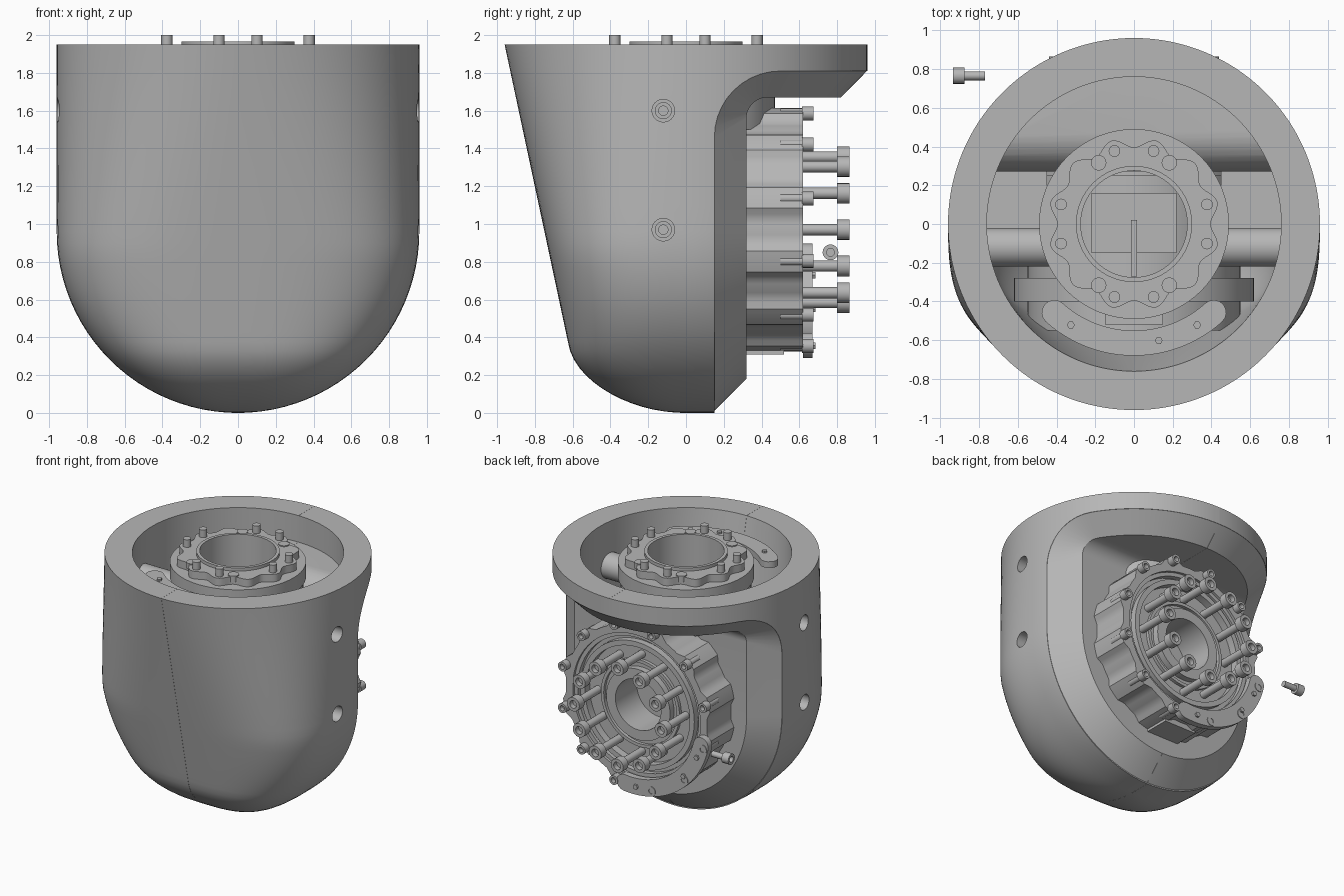
import bpy, bmesh
from math import sin, cos, pi, sqrt, asin, radians, copysign
from mathutils import Matrix

cube = bpy.data.objects.get("Cube")
if cube:
    bpy.data.objects.remove(cube)

grey = bpy.data.materials.new("plain_grey")
grey.use_nodes = True
GREY = (0.47, 0.47, 0.47, 1)
grey.diffuse_color = GREY
grey.node_tree.nodes["Principled BSDF"].inputs["Base Color"].default_value = GREY

I = Matrix()
parts = []


def skin(name, loops, M=I, closed=False, strips=False):
    """Join matching loops into a solid; cap the ends unless closed."""
    bm = bmesh.new()
    rows = [[bm.verts.new(M @ Matrix.Translation(p).translation) for p in lp] for lp in loops]
    n = len(rows[0])
    pairs = list(zip(rows, rows[1:])) + ([(rows[-1], rows[0])] if closed else [])
    for a, b in pairs:
        for i in range(n):
            j = (i + 1) % n
            bm.faces.new((a[i], a[j], b[j], b[i]))
    if not closed:
        for row in (rows[0], rows[-1]):
            if strips:
                for i in range(n // 2 - 1):
                    bm.faces.new((row[i], row[i + 1], row[n - 2 - i], row[n - 1 - i]))
            else:
                bm.faces.new(row)
    bmesh.ops.recalc_face_normals(bm, faces=bm.faces)
    me = bpy.data.meshes.new(name)
    bm.to_mesh(me)
    bm.free()
    me.materials.append(grey)
    ob = bpy.data.objects.new(name, me)
    bpy.context.scene.collection.objects.link(ob)
    parts.append(ob)
    return ob


def lathe(name, profile, M=I, n=64, closed=False, at=(0, 0)):
    ts = [2 * pi * i / n for i in range(n)]
    loops = [[(at[0] + r * cos(t), at[1] + r * sin(t), z) for t in ts] for r, z in profile]
    return skin(name, loops, M, closed)


def tube(name, r0, r1, z0, z1, M=I):
    return lathe(name, [(r0, z0), (r1, z0), (r1, z1), (r0, z1)], M, closed=True)


def box(name, x0, x1, y0, y1, z0, z1):
    return skin(name, [[(x0, y0, z), (x1, y0, z), (x1, y1, z), (x0, y1, z)] for z in (z0, z1)])


def screw(name, at, z0, z1, shaft, head, high, M=I):
    neck = z1 - high
    lathe(name, [(shaft, z0), (shaft, neck), (head, neck), (head, z1),
                 (head * .55, z1), (head * .55, z1 - high * .6)], M, 16, at=at)


def polar(r, deg):
    return r * cos(radians(deg)), r * sin(radians(deg))


def cut(ob, cutters):
    bpy.context.view_layer.objects.active = ob
    for c in cutters:
        m = ob.modifiers.new("cut", "BOOLEAN")
        m.operation, m.solver, m.object = "DIFFERENCE", "EXACT", c
        bpy.ops.object.modifier_apply(modifier=m.name)


# ---- Shell: domed cup, round at the brim and squarer lower down ----
def section(z, inset, n=128):
    w = sqrt(.96 ** 2 - max(0, .96 - z) ** 2) - inset
    f = (.545 + .213 * z) * sqrt(1 - max(0, 1 - z / .35) ** 2) - inset
    u = max(0, min(1, (1.95 - z) / 1.1))
    e = 2 / (2 + .6 * u + .4 * u * u)
    ring = []
    for i in range(n):
        c, s = cos(2 * pi * i / n), sin(2 * pi * i / n)
        if s > 1e-6:
            ring.append((w * c, (.96 - inset) * s, z))
        else:
            ring.append((w * copysign(abs(c) ** e, c), -f * max(0, -s) ** e, z))
    return ring


def loft(name, inset, z0, z1):
    zs = [.96 - .96 * cos(pi / 2 * k / 24) for k in range(25)] + [1.1, 1.25, 1.4, 1.55, 1.7, 1.83, 1.95]
    zs = [z0] + [z for z in zs if z0 + .0015 < z < z1 - .01] + [z1]
    return skin(name, [section(z, inset) for z in zs])


def fillet(y0, top, r, n=10):
    return [(y0 + r - r * cos(pi / 2 * i / n), top - r + r * sin(pi / 2 * i / n)) for i in range(n + 1)]


def back_cutter(y0, top, r):
    side = [(y0, -.2)] + fillet(y0, top, r) + [(1.2, top), (1.2, -.2)]
    return skin("cutter", [[(x, y, z) for y, z in side] for x in (-1.2, 1.2)])


def rim(R, y0, drop, r, top):
    """Edge of the rear opening: U below, fillet, then round brim."""
    half = []
    for i in range(25):
        a = radians(-89.5 + 89.5 * i / 24)
        half.append((sqrt(R * R - y0 * y0) * cos(a), y0, .96 + drop * sin(a)))
    half += [(sqrt(R * R - y * y), y, z) for y, z in fillet(y0, top, r)]
    a0 = asin((y0 + r) / R)
    for i in range(1, 31):
        a = a0 + (radians(89.5) - a0) * i / 30
        half.append((R * cos(a), R * sin(a), top))
    return half + [(-x, y, z) for x, y, z in reversed(half)]


shell = loft("shell", 0, .0004, 1.95)
bevel = skin("shell_rear_bevel", [rim(.958, .15, .95, .35, 1.81), rim(.82, .32, .78, .11, 1.67)], strips=True)
cavity = loft("cutter", .2, .3, 2.05)
rear, inner_rear = back_cutter(.15, 1.81, .35), back_cutter(.27, 1.74, .2)
seam = box("cutter", -.0006, .0006, -1.2, 1.2, -.2, 2.2)
cut(cavity, [inner_rear])
cutters = [cavity, seam]
side_mounts = []
for s in (-1, 1):
    for z in (.97, 1.6):
        M = Matrix.Translation((0, -.12, z)) @ Matrix.Rotation(s * pi / 2, 4, "Y")
        side_mounts.append((s, z, M))
        cutters.append(lathe("cutter", [(.06, .82), (.06, 1.1)], M, 24))
cut(shell, [rear] + cutters)
cut(bevel, cutters)
for c in cutters + [rear, inner_rear]:
    parts.remove(c)
    bpy.data.objects.remove(c)

# Side screws, inner bosses and ledges
for s, z, M in side_mounts:
    screw("side_screw", (0, 0), .74, .87, .03, .045, .05, M)
    if z > 1:
        lathe("side_boss", [(.1, .4), (.1, .8)], M, 32)
        box("side_ledge", *sorted((s * .45, s * .78)), -.02, .28, 1.3, 1.5)


# ---- Shared drive details ----
def crescent(name, mid, z0, z1, M=I):
    r0, r1, span = .55, .68, 42
    c, h = (r0 + r1) / 2, (r1 - r0) / 2
    sweep = [-span + span * i / 12 for i in range(25)]
    pts = [polar(r1, mid + a) for a in sweep]
    for end, turn, inner in ((mid + span, 0, sweep[::-1]), (mid - span, 180, [])):
        cx, cy = polar(c, end)
        for i in range(1, 8):
            dx, dy = polar(h, end + turn + i * 22.5)
            pts.append((cx + dx, cy + dy))
        pts += [polar(r0, mid + a) for a in inner]
    skin(name, [[(x, y, z) for x, y in pts] for z in (z0, z1)], M)
    for a in (-32, 12, 32):
        lathe(name + "_pin", [(.02, z1), (.02, z1 + .015)], M, 6, at=polar(c, mid + a))


def scalloped_ring(name, inner, outer, z0, z1, wave, M=I, n=144):
    ts = [2 * pi * i / n for i in range(n)]
    prof = [(inner, z0, 0), (outer, z0, 1), (outer, z1, 1), (inner, z1, 0)]
    skin(name, [[((r + k * wave(t)) * cos(t), (r + k * wave(t)) * sin(t), z) for t in ts]
                for r, z, k in prof], M, True)


def lobe(t):
    return cos(12 * (t - pi / 12))


# ---- Upright drive under the top opening ----
tube("top_drive_body", .28, .47, 1.5, 1.78)
tube("top_drive_flange", .28, .49, 1.76, 1.88)
scalloped_ring("top_drive_plate", .29, .42, 1.87, 1.94, lambda t: .025 * lobe(t))
tube("top_drive_rim", .275, .3, 1.6, 1.965)
for q in range(4):
    for a in (15, 75):
        lathe("top_drive_peg", [(.03, 1.9), (.03, 2.0)], n=16, at=polar(.39, q * 90 + a))
for a in (60, 120, 240, 300):
    lathe("top_drive_stud", [(.04, 1.9), (.04, 1.948)], n=20, at=polar(.365, a))
crescent("top_cable_plate", 270, 1.79, 1.84)
box("top_connector", -.15, .15, -.52, -.4, 1.6, 1.74)
box("core_block", -.22, .22, -.15, .16, 1.4, 1.58)
box("core_fin", -.015, .015, -.27, .02, 1.4, 1.66)

# ---- Rear drive, axis along y ----
R = Matrix.Translation((0, 0, .97)) @ Matrix.Rotation(-pi / 2, 4, "X")
lathe("rear_drive_inner_body", [(.55, -.55), (.55, .3)], R)
tube("rear_drive_inner_flange", .4, .62, -.4, -.28, R)
scalloped_ring("rear_drive_housing", .56, .635, .3, .62, lambda t: .025 * max(-.6, min(.8, 2 * lobe(t))), R)
lathe("rear_drive_face", [(.565, .25), (.565, .60), (.53, .60), (.53, .56), (.50, .56), (.50, .61),
                          (.46, .61), (.46, .55), (.28, .55), (.28, .60), (.2, .60), (.2, .33)], R)
tube("rear_drive_groove_ring", .32, .345, .54, .575, R)
for i in range(12):
    screw("housing_screw", polar(.637, 15 + 30 * i), .5, .675, .025, .037, .06, R)
    screw("output_screw", polar(.385, 30 * i), .53, .865, .03, .055, .065, R)
crescent("rear_cable_plate", 125, .62, .67, R)
box("rear_connector", -.14, .14, .3, .52, .31, .45)

# Loose screw beside the rear drive
L = Matrix.Translation((0, .765, .85)) @ Matrix.Rotation(-pi / 2, 4, "Y")
screw("loose_screw", (0, 0), .77, .935, .023, .042, .06, L)

# Smooth round surfaces, keep edges crisp
for ob in parts:
    ob.select_set(True)
    bpy.context.view_layer.objects.active = ob
bpy.ops.object.shade_smooth_by_angle(angle=radians(30))
